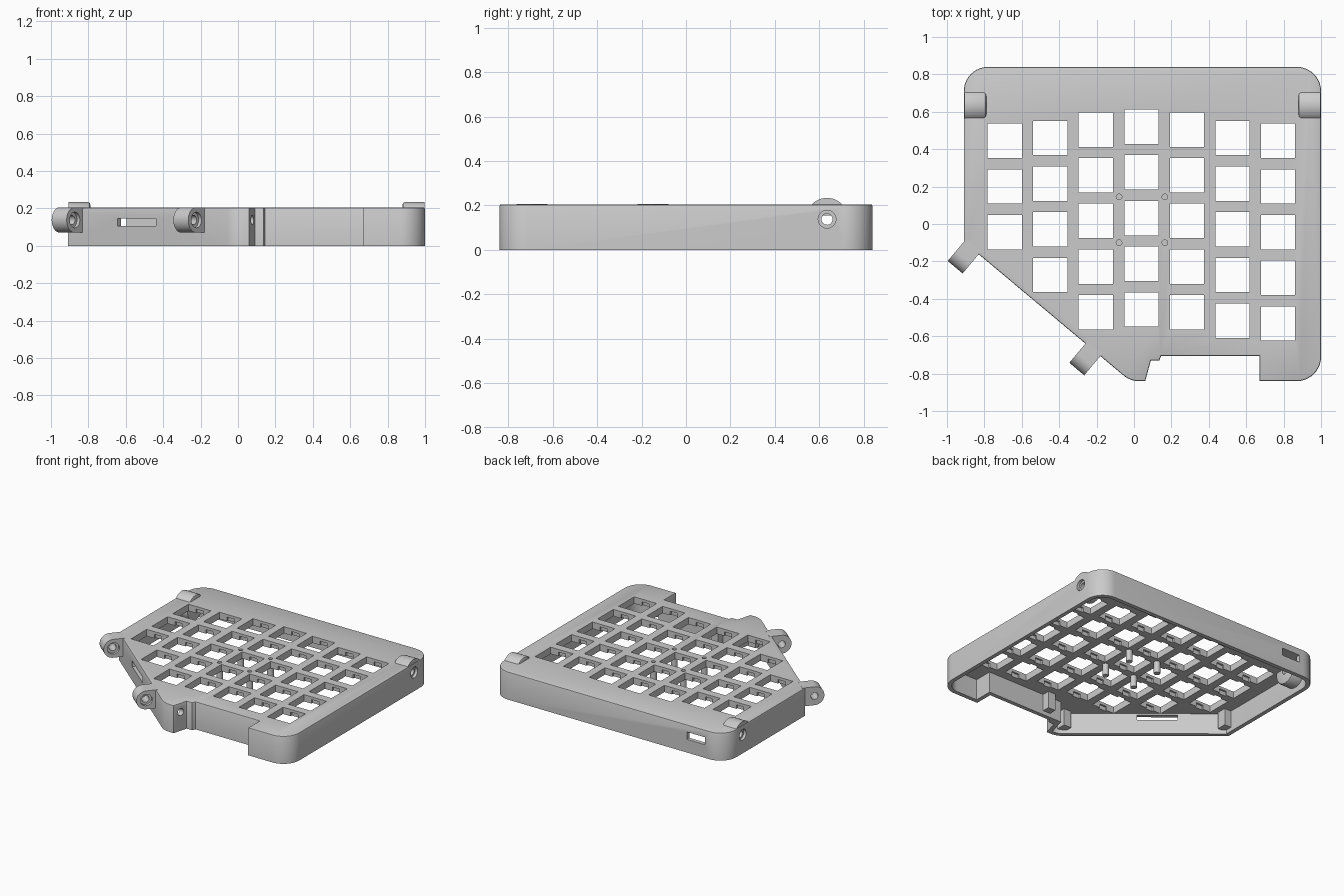
import bpy, bmesh, math
from mathutils import Vector, Matrix

default = bpy.data.objects.get("Cube")
if default:
    bpy.data.objects.remove(default, do_unlink=True)

HEIGHT, PLATE_UNDER, WALL, PIVOT_Z = 0.205, 0.155, 0.03, 0.138
GREY = (0.6, 0.6, 0.6, 1)
X, Y, Z = Vector((1, 0, 0)), Vector((0, 1, 0)), Vector((0, 0, 1))

grey = bpy.data.materials.new("plastic grey")
grey.use_nodes = True
grey.diffuse_color = GREY
grey.node_tree.nodes["Principled BSDF"].inputs["Base Color"].default_value = GREY


def miters(corners):
    """Yield each corner with its inward edge normals and miter vector."""
    pts = [Vector(c[:2]) for c in corners]
    for i, p in enumerate(pts):
        a = (p - pts[i - 1]).normalized()
        b = (pts[(i + 1) % len(pts)] - p).normalized()
        n1, n2 = Vector((-a.y, a.x)), Vector((-b.y, b.x))
        yield p, n1, n2, (n1 + n2) / (1 + n1.dot(n2)), corners[i][2]


def inset(corners, d):
    return [(*(p + m * d), max(r - d, 0)) for p, _, _, m, r in miters(corners)]


def rounded(corners, steps=10):
    out = []
    for p, n1, n2, m, r in miters(corners):
        if r:
            out += [p + m * r - n1.slerp(n2, k / steps) * r for k in range(steps + 1)]
        else:
            out.append(p)
    return out


def arc(radius, start=0.0, sweep=2 * math.pi, steps=32, cx=0.0):
    return [Vector((cx + radius * math.cos(start + sweep * k / steps),
                    radius * math.sin(start + sweep * k / steps))) for k in range(steps)]


def prism(name, pts, depth, origin=(0, 0, 0), u=X, v=Y, bevel=0.0):
    """Extrude a profile lying in the u, v plane along u x v."""
    w = u.cross(v)
    o = Vector(origin)
    bm = bmesh.new()
    base = bm.faces.new([bm.verts.new(o + u * p[0] + v * p[1]) for p in pts])
    new = bmesh.ops.extrude_face_region(bm, geom=[base])["geom"]
    bmesh.ops.translate(bm, verts=[e for e in new if isinstance(e, bmesh.types.BMVert)],
                        vec=w * depth)
    if bevel:
        rim = [e for e in new if isinstance(e, bmesh.types.BMEdge)]
        bmesh.ops.bevel(bm, geom=rim, offset=bevel, segments=2, profile=0.5, affect='EDGES')
    return finish(name, bm)


def boxes(name, items):
    """One mesh of boxes, each given as centre and size."""
    bm = bmesh.new()
    for centre, size in items:
        bmesh.ops.create_cube(bm, size=1, matrix=Matrix.Translation(centre)
                              @ Matrix.Diagonal((*size, 1)))
    return finish(name, bm)


def finish(name, bm):
    bmesh.ops.recalc_face_normals(bm, faces=bm.faces)
    mesh = bpy.data.meshes.new(name)
    bm.to_mesh(mesh)
    bm.free()
    mesh.materials.append(grey)
    ob = bpy.data.objects.new(name, mesh)
    bpy.context.collection.objects.link(ob)
    return ob


def cut(targets, cutter):
    cutter.hide_render = True
    for ob in targets:
        mod = ob.modifiers.new("cut", 'BOOLEAN')
        mod.operation, mod.solver, mod.object = 'DIFFERENCE', 'EXACT', cutter
        bpy.context.view_layer.objects.active = ob
        bpy.ops.object.modifier_apply(modifier=mod.name)
    bpy.data.objects.remove(cutter, do_unlink=True)


# Outer shell, hollowed from below
diag_start, diag_end = Vector((-0.91, -0.095, 0)), Vector((-0.02, -0.84, 0))
left_part = [(1, -0.84, 0.13), (1, 0.84, 0.13), (-0.91, 0.84, 0.13),
             (*diag_start.xy, 0), (*diag_end.xy, 0.13), (0.06, -0.84, 0)]
notch_end = [(0.67, -0.705, 0), (0.67, -0.84, 0)]
outer = left_part + [(0.09, -0.73, 0), (0.135, -0.73, 0), (0.145, -0.705, 0)] + notch_end
inner = left_part + [(0.095, -0.705, 0)] + notch_end
case = prism("case_shell", rounded(outer), HEIGHT, bevel=0.008)
cut([case], prism("cavity", rounded(inset(inner, WALL)), PLATE_UNDER + 0.1, (0, 0, -0.1)))

# Switch openings with clip notches, by staggered column
columns = [(0.445, 3), (0.46, 4), (0.505, 5), (0.52, 5), (0.505, 5), (0.46, 5), (0.445, 5)]
keys = [(-0.69 + 0.2433 * i, top - 0.2443 * j)
        for i, (top, count) in enumerate(columns) for j in range(count)]
cut([case], boxes("openings", [((x, y, 0.18), (0.184, 0.184, 0.12)) for x, y in keys]))
cut([case], boxes("clips", [((x, y, 0.15), (0.06, 0.21, 0.07)) for x, y in keys]))

# Connector slot in the back wall
cut([case], boxes("port", [((-0.67, 0.83, 0.125), (0.15, 0.1, 0.055))]))

# Slot in the slanted wall
d = (diag_end - diag_start).normalized()
out = d.cross(Z)
slot = boxes("slot", [((0, 0, 0), (0.27, 0.12, 0.04))])
slot.matrix_world = (Matrix.Translation(diag_start + d * 0.48 + Z * 0.125)
                     @ Matrix.Rotation(math.atan2(d.y, d.x), 4, 'Z'))
bpy.context.view_layer.update()
cut([case], slot)

# Hinge lugs on the slanted wall
if out.y > 0:
    out = -out
lug_shape = [Vector((-0.02, -0.068))] + arc(0.068, -math.pi / 2, math.pi, 20, 0.066) \
    + [Vector((0.066, 0.068)), Vector((-0.02, 0.068))]
for name, s in (("outer_lug", 0.0), ("inner_lug", 0.848)):
    w = out.cross(Z)
    near = diag_start + d * s + Z * PIVOT_Z
    start = near if w.dot(d) > 0 else near + d * 0.104
    lug = prism(name, lug_shape, 0.104, start, out, Z)
    hub = out * 0.066
    cut([lug], prism("pin", arc(0.025), 0.2, start + hub - w * 0.05, out, Z))
    cut([lug], prism("recess", arc(0.042), 0.07, start + hub - w * 0.05, out, Z))

# Side hinge bosses with counterbored pin holes
for name, edge, side in (("right_boss", -0.91, 1), ("left_boss", 1.0, -1)):
    centre = Vector((edge, 0.635, PIVOT_Z))
    u = Y * side
    boss = prism(name, arc(0.096, steps=48), 0.117, centre + X * side * 0.004, u, Z, bevel=0.015)
    cut([case, boss], prism("pin", arc(0.025), 0.3, centre - X * side * 0.1, u, Z))
    cut([case, boss], prism("recess", arc(0.04), 0.12, centre - X * side * 0.1, u, Z))

# Pin hole beside the front notch
cut([case], prism("pin", arc(0.025), 0.14, (-0.01, -0.78, PIVOT_Z), Y, Z))

# Standoff pegs below the plate, with blind holes on top
for i, (x, y) in enumerate([(-0.08, 0.145), (0.165, 0.145), (-0.08, -0.1), (0.165, -0.1)]):
    cut([case], prism("dimple", arc(0.015), 0.1, (x, y, 0.175)))
    prism(f"standoff_peg_{i + 1}", arc(0.022, steps=20), 0.09, (x, y, 0.07))

# Inner corner posts
boxes("corner_posts", [((x, y, 0.095), (0.06, 0.07, 0.13))
                       for x, y in [(-0.855, -0.07), (-0.03, -0.765), (0.2, -0.655)]])

# Smooth curved walls, crisp edges
bpy.ops.object.select_all(action='DESELECT')
for ob in bpy.context.scene.objects:
    if ob.type == 'MESH' and grey.name in ob.data.materials:
        ob.select_set(True)
        bpy.context.view_layer.objects.active = ob
bpy.ops.object.shade_smooth_by_angle(angle=math.radians(30))
